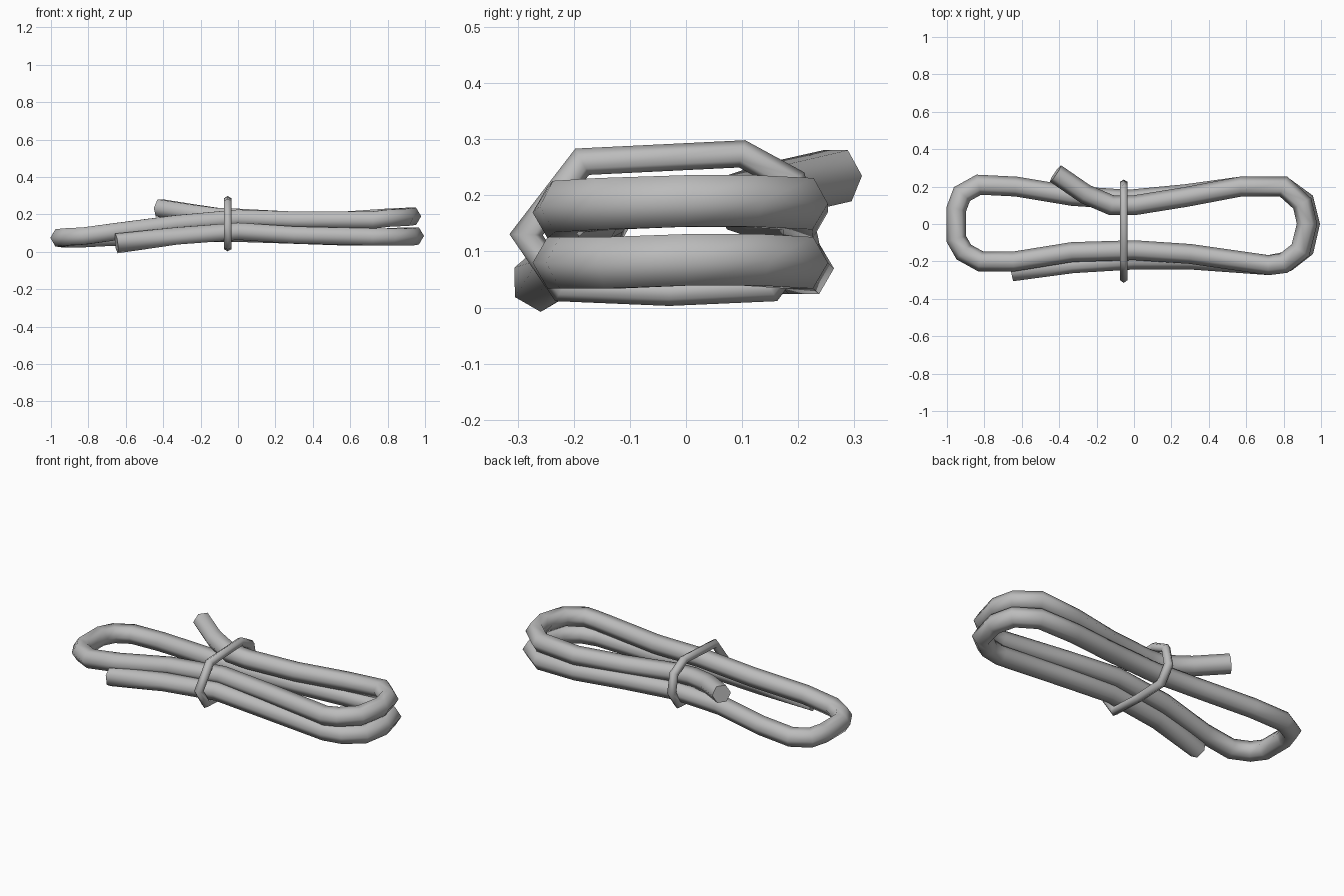
import bpy
import bmesh
import math
from mathutils import Vector

default_cube = bpy.data.objects.get("Cube")
if default_cube:
    bpy.data.objects.remove(default_cube, do_unlink=True)

SIDES = 6
UP = Vector((0, 0, 1))


def make_material(name, colour):
    material = bpy.data.materials.new(name)
    material.use_nodes = True
    material.diffuse_color = colour
    shader = material.node_tree.nodes["Principled BSDF"]
    shader.inputs["Base Color"].default_value = colour
    return material


def sweep_tube(name, path, radius, material, closed=False, start_roll=0.0, up=UP):
    """Sweep a six-sided section along a path with mitred corners."""
    points = [Vector(p) for p in path]
    count = len(points)
    bm = bmesh.new()
    rings = []
    for i, point in enumerate(points):
        has_before = closed or i > 0
        has_after = closed or i < count - 1
        after = (points[(i + 1) % count] - point).normalized() if has_after else None
        before = (point - points[i - 1]).normalized() if has_before else after
        after = after or before
        tangent = (before + after).normalized()
        side = tangent.cross(up).normalized()
        rise = side.cross(tangent).normalized()
        # Widen the section in the direction of the bend
        bend = after - before
        stretch = 1 / max(tangent.dot(after), 0.7) - 1
        bend = bend.normalized() if bend.length > 0 else bend
        roll = start_roll if i == 0 else 0.0
        ring = []
        for k in range(SIDES):
            angle = roll + math.tau * k / SIDES
            offset = radius * (math.cos(angle) * side + math.sin(angle) * rise)
            offset += bend * bend.dot(offset) * stretch
            ring.append(bm.verts.new(point + offset))
        rings.append(ring)

    # Skin neighbouring sections and cap open ends
    for i in range(count if closed else count - 1):
        first, second = rings[i], rings[(i + 1) % count]
        for k in range(SIDES):
            n = (k + 1) % SIDES
            bm.faces.new((first[k], first[n], second[n], second[k]))
    if not closed:
        bm.faces.new(rings[0])
        bm.faces.new(rings[-1])
    bmesh.ops.recalc_face_normals(bm, faces=bm.faces)

    mesh = bpy.data.meshes.new(name)
    bm.to_mesh(mesh)
    bm.free()
    mesh.materials.append(material)
    tube = bpy.data.objects.new(name, mesh)
    bpy.context.collection.objects.link(tube)
    bpy.ops.object.select_all(action="DESELECT")
    bpy.context.view_layer.objects.active = tube
    tube.select_set(True)
    bpy.ops.object.shade_smooth_by_angle(angle=math.radians(70))
    return tube


grey = make_material("plain grey", (0.5, 0.5, 0.5, 1))

# Lower front strand, from the loose end to the right-hand bend
lower_front = [(-.65, -.26, .045), (-.33, -.21, .085), (0, -.19, .11),
               (.3, -.19, .09), (.72, -.22, .08)]
lower_bend = [(.82, -.2, .08), (.91, -.13, .08), (.94, 0, .085),
              (.91, .12, .085), (.8, .2, .08)]
# Lower back strand and the single bend at the other end
lower_back = [(.57, .2, .08), (.28, .16, .09), (-.03, .13, .1),
              (-.33, .15, .1), (-.63, .2, .08), (-.83, .21, .07)]
far_bend = [(-.92, .16, .07), (-.95, .08, .075), (-.95, -.08, .075),
            (-.91, -.15, .08), (-.82, -.2, .085)]
# Upper strands, ending in the second loose end
upper_front = [(-.64, -.2, .11), (-.33, -.15, .15), (0, -.14, .18),
               (.3, -.16, .17), (.72, -.22, .17)]
upper_bend = [(.8, -.21, .18), (.89, -.14, .185), (.925, 0, .19),
              (.9, .11, .19), (.8, .2, .185)]
upper_back = [(.57, .2, .17), (.28, .145, .17), (0, .1, .185),
              (-.12, .1, .19), (-.26, .16, .21), (-.42, .27, .235)]

sweep_tube("coiled_cable",
           lower_front + lower_bend + lower_back + far_bend
           + upper_front + upper_bend + upper_back,
           0.053, grey, start_roll=math.radians(30))

# Tie wrapped round the middle of the bundle
tie_outline = [(-.285, .13), (-.185, .26), (.1, .274), (.19, .225),
               (.212, .12), (.15, .035), (-.03, .027), (-.22, .035)]
sweep_tube("cable_tie", [(-.055, y, z) for y, z in tie_outline],
           0.024, grey, closed=True, up=Vector((1, 0, 0)))
